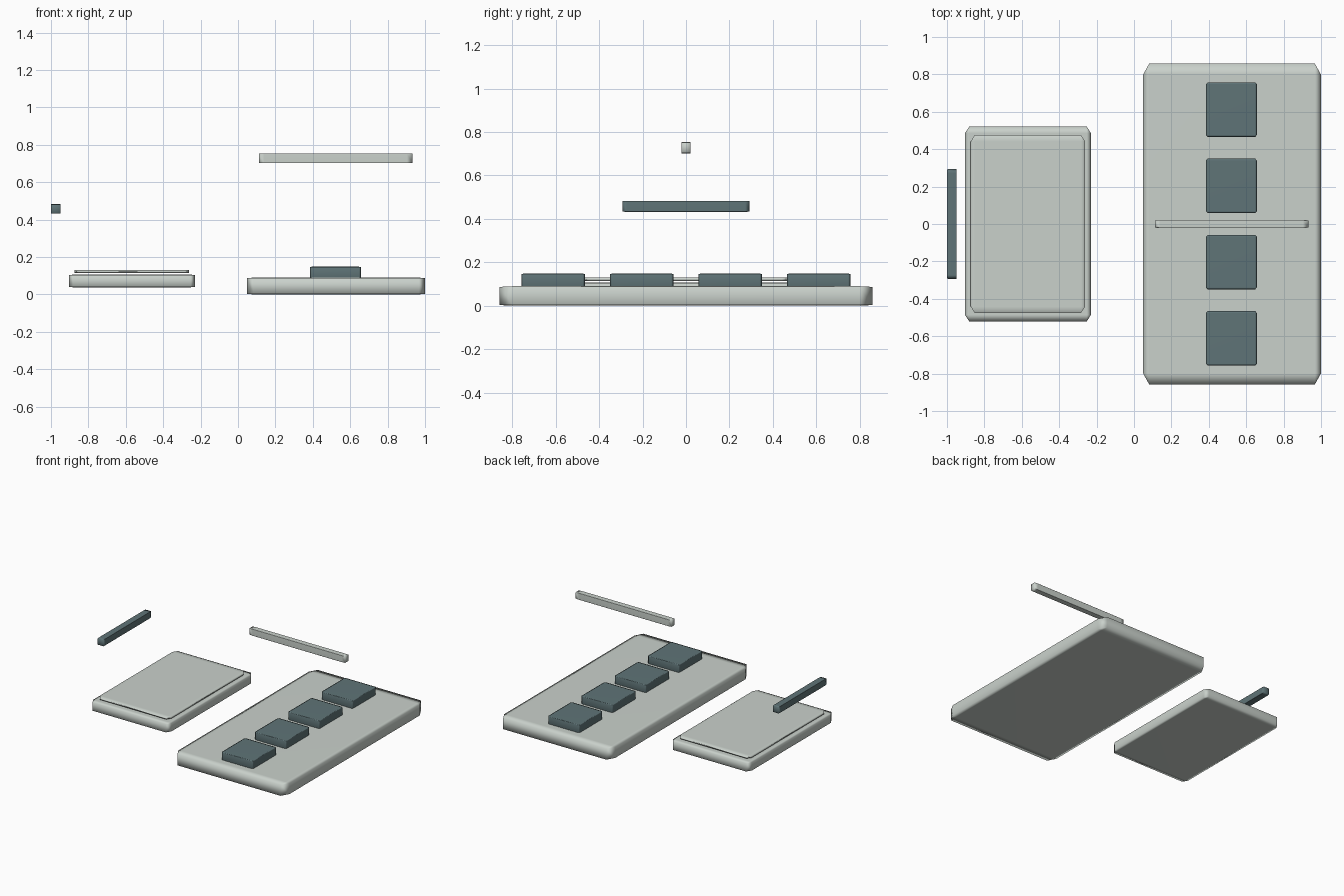
import bpy
import bmesh
from mathutils import Vector

if "Cube" in bpy.data.objects:
    bpy.data.objects.remove(bpy.data.objects["Cube"], do_unlink=True)


def make_material(name, color):
    mat = bpy.data.materials.new(name)
    mat.use_nodes = True
    mat.diffuse_color = color
    mat.node_tree.nodes["Principled BSDF"].inputs["Base Color"].default_value = color
    return mat


light_grey = make_material("light grey", (0.59, 0.64, 0.60, 1))
slate_teal = make_material("slate teal", (0.115, 0.175, 0.185, 1))


def bevelled_block(name, low, high, mat):
    """Bevel a unit cube, then stretch it so the bevel follows the proportions."""
    low, high = Vector(low), Vector(high)
    bm = bmesh.new()
    bmesh.ops.create_cube(bm, size=1)
    bmesh.ops.bevel(bm, geom=bm.edges[:], offset=0.035, segments=1,
                    profile=0.5, affect="EDGES")
    bmesh.ops.scale(bm, vec=high - low, verts=bm.verts)
    bmesh.ops.recalc_face_normals(bm, faces=bm.faces)
    for face in bm.faces:
        face.smooth = True
    mesh = bpy.data.meshes.new(name)
    bm.to_mesh(mesh)
    bm.free()
    mesh.materials.append(mat)
    obj = bpy.data.objects.new(name, mesh)
    obj.location = (low + high) / 2
    bpy.context.collection.objects.link(obj)
    obj.modifiers.new("Weighted normals", "WEIGHTED_NORMAL")
    return obj


# Large base plate with its row of pads
bevelled_block("base_plate", (0.048, -0.858, 0), (1, 0.858, 0.09), light_grey)
for i in range(4):
    y = (i - 1.5) * 0.4075
    bevelled_block(f"pad_{i + 1}", (0.385, y - 0.146, 0.088),
                   (0.657, y + 0.146, 0.148), slate_teal)

# Smaller raised tray and its thin cover panel
bevelled_block("tray", (-0.904, -0.522, 0.038), (-0.23, 0.522, 0.106), light_grey)
bevelled_block("cover_panel", (-0.873, -0.475, 0.114), (-0.262, 0.475, 0.13), light_grey)

# Floating handle bars
bevelled_block("cross_bar", (0.111, -0.021, 0.702), (0.932, 0.021, 0.754), light_grey)
bevelled_block("side_bar", (-1, -0.293, 0.432), (-0.948, 0.293, 0.483), slate_teal)
